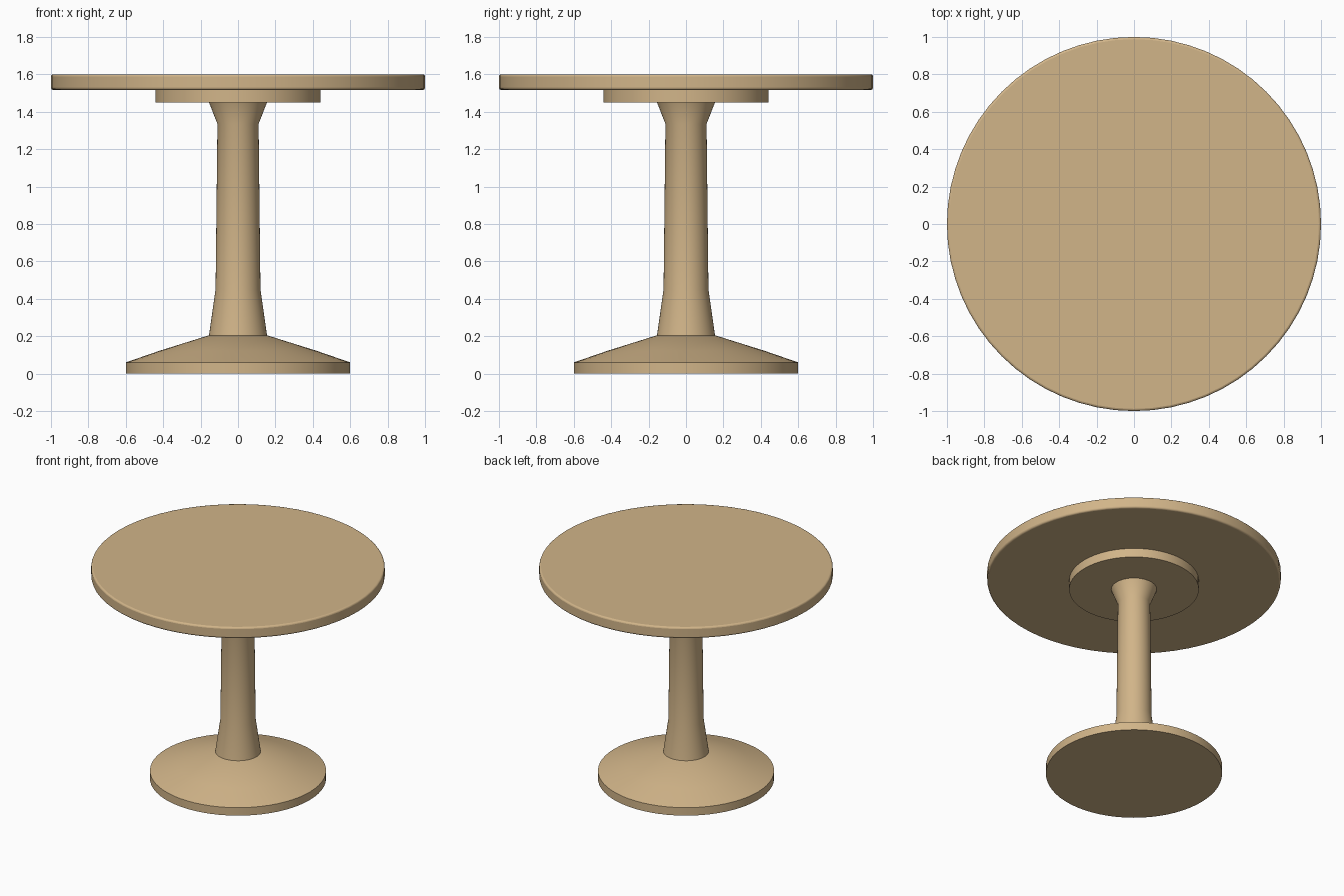
import bpy
import bmesh
import math

if "Cube" in bpy.data.objects:
    bpy.data.objects.remove(bpy.data.objects["Cube"])

SEGMENTS = 64

wood = bpy.data.materials.new("light_wood")
wood.diffuse_color = (0.64, 0.46, 0.25, 1.0)
wood.use_nodes = True
wood.node_tree.nodes["Principled BSDF"].inputs["Base Color"].default_value = wood.diffuse_color


def lathe(name, profile):
    """Spin a list of (radius, height) points into a closed, capped solid."""
    bm = bmesh.new()
    rings = []
    for r, z in profile:
        ring = []
        for i in range(SEGMENTS):
            a = 2 * math.pi * i / SEGMENTS
            ring.append(bm.verts.new((r * math.cos(a), r * math.sin(a), z)))
        rings.append(ring)
    for low, high in zip(rings, rings[1:]):
        for i in range(SEGMENTS):
            j = (i + 1) % SEGMENTS
            bm.faces.new((low[i], low[j], high[j], high[i]))
    bm.faces.new(rings[0][::-1])
    bm.faces.new(rings[-1])
    mesh = bpy.data.meshes.new(name)
    bm.to_mesh(mesh)
    bm.free()
    mesh.materials.append(wood)
    obj = bpy.data.objects.new(name, mesh)
    bpy.context.collection.objects.link(obj)
    bpy.ops.object.select_all(action='DESELECT')
    obj.select_set(True)
    bpy.context.view_layer.objects.active = obj
    bpy.ops.object.shade_smooth_by_angle(angle=math.radians(35))
    return obj


# Low conical foot
lathe("base", [(0.6, 0.0), (0.6, 0.06), (0.42, 0.122), (0.155, 0.205)])

# Tapered column, flared at both ends
lathe("column", [(0.155, 0.205), (0.12, 0.45), (0.11, 1.335), (0.155, 1.45)])

# Mounting disc under the top
lathe("support_disc", [(0.442, 1.45), (0.442, 1.518)])

# Round top with softened rims
tabletop = lathe("tabletop", [(1.0, 1.517), (1.0, 1.6)])
bevel = tabletop.modifiers.new("rounded_rim", 'BEVEL')
bevel.width = 0.012
bevel.segments = 3
bevel.limit_method = 'ANGLE'
bevel.angle_limit = math.radians(40)
